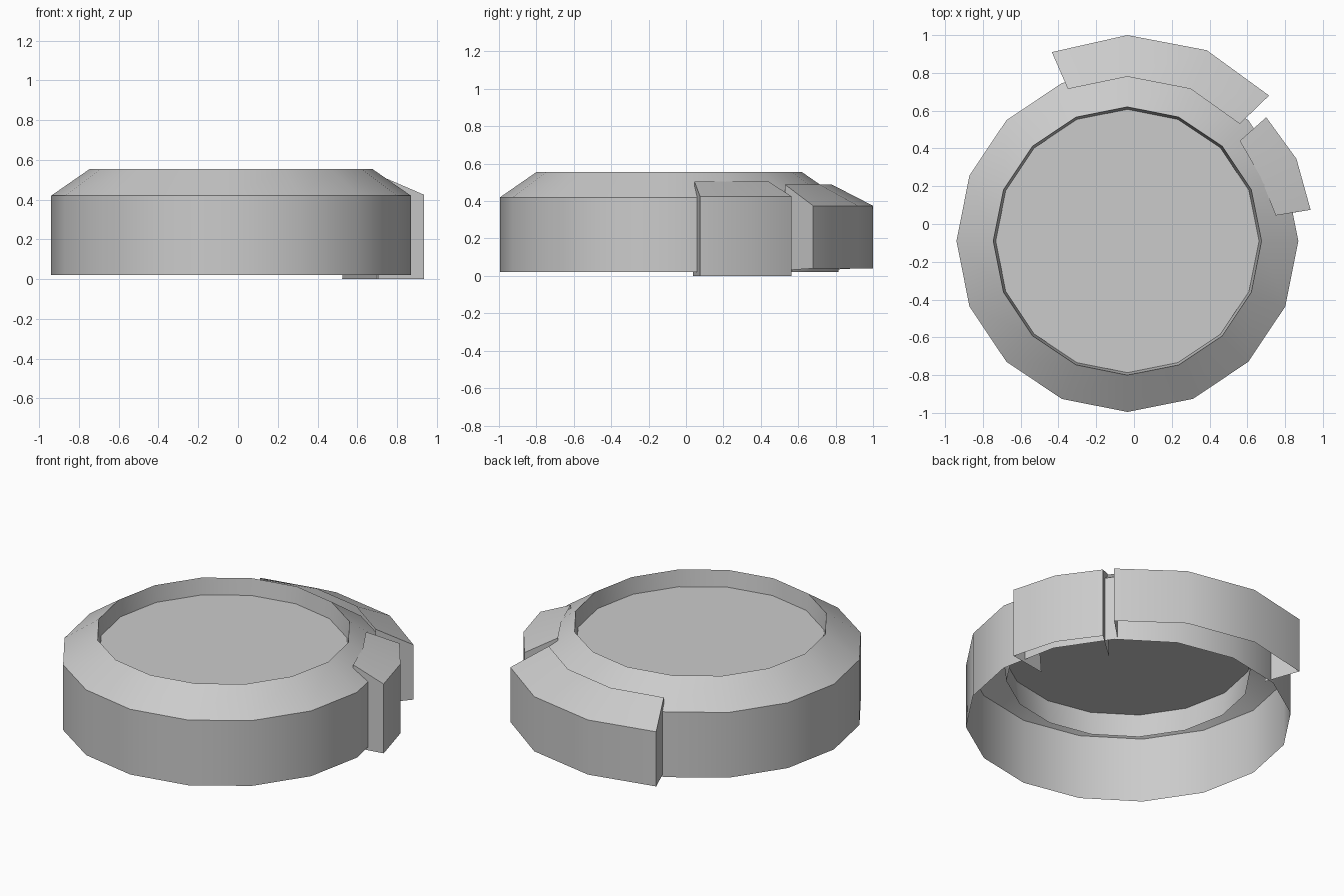
import bpy
import math

cube = bpy.data.objects.get("Cube")
if cube:
    bpy.data.objects.remove(cube, do_unlink=True)

grey = bpy.data.materials.new("light_grey")
grey.use_nodes = True
grey.diffuse_color = (0.6, 0.6, 0.6, 1)
grey.node_tree.nodes["Principled BSDF"].inputs["Base Color"].default_value = (0.6, 0.6, 0.6, 1)

SIDES = 16
CX, CY = -0.035, -0.09


def add_object(name, verts, faces):
    mesh = bpy.data.meshes.new(name)
    mesh.from_pydata(verts, [], faces)
    mesh.materials.append(grey)
    obj = bpy.data.objects.new(name, mesh)
    bpy.context.collection.objects.link(obj)
    bpy.ops.object.select_all(action="DESELECT")
    obj.select_set(True)
    bpy.context.view_layer.objects.active = obj
    bpy.ops.object.shade_smooth_by_angle(angle=math.radians(30))
    return obj


def circle(radius, z):
    steps = [2 * math.pi * i / SIDES for i in range(SIDES)]
    return [(CX + radius * math.cos(a), CY + radius * math.sin(a), z) for a in steps]


def revolve(name, profile):
    verts = [v for r, z in profile for v in circle(r, z)]
    faces = []
    for k in range(len(profile) - 1):
        for i in range(SIDES):
            j = (i + 1) % SIDES
            low, high = k * SIDES, (k + 1) * SIDES
            faces.append((low + i, low + j, high + j, high + i))
    return add_object(name, verts, faces)


def clip(name, outer, inner, z_bottom, z_foot, z_outer, z_inner, lean=1.0):
    """Hollow cover: outer wall, sloped top and two end caps, open below."""
    n = len(outer)
    foot = [(CX + (x - CX) * lean, CY + (y - CY) * lean) for x, y in inner]
    verts = []
    for points, z in ((outer, z_bottom), (outer, z_outer), (inner, z_inner), (foot, z_foot)):
        verts += [(x, y, z) for x, y in points]
    faces = []
    for i in range(n - 1):
        faces.append((i, i + 1, n + i + 1, n + i))
        faces.append((n + i, n + i + 1, 2 * n + i + 1, 2 * n + i))
    e = n - 1
    faces.append((3 * n, 0, n, 2 * n))
    faces.append((2 * n + e, n + e, e, 3 * n + e))
    return add_object(name, verts, faces)


# Outer shell with bevelled shoulder and a tapered inner collar
revolve("ring_shell", [(0.905, 0.02), (0.905, 0.42), (0.71, 0.555), (0.68, 0.305)])

# Recessed round face
add_object("face_disc", circle(0.697, 0.455), [tuple(range(SIDES))])

# Wide cover at the back
clip("back_cover",
     [(0.715, 0.68), (0.385, 0.92), (-0.035, 1.0), (-0.435, 0.91)],
     [(0.56, 0.53), (0.30, 0.715), (-0.035, 0.78), (-0.35, 0.715)],
     0.04, 0.03, 0.375, 0.488)

# Narrow cover at the left
clip("side_cover",
     [(0.935, 0.075), (0.86, 0.345), (0.70, 0.565)],
     [(0.75, 0.045), (0.67, 0.25), (0.56, 0.44)],
     0.0, 0.0, 0.425, 0.505, lean=0.94)
